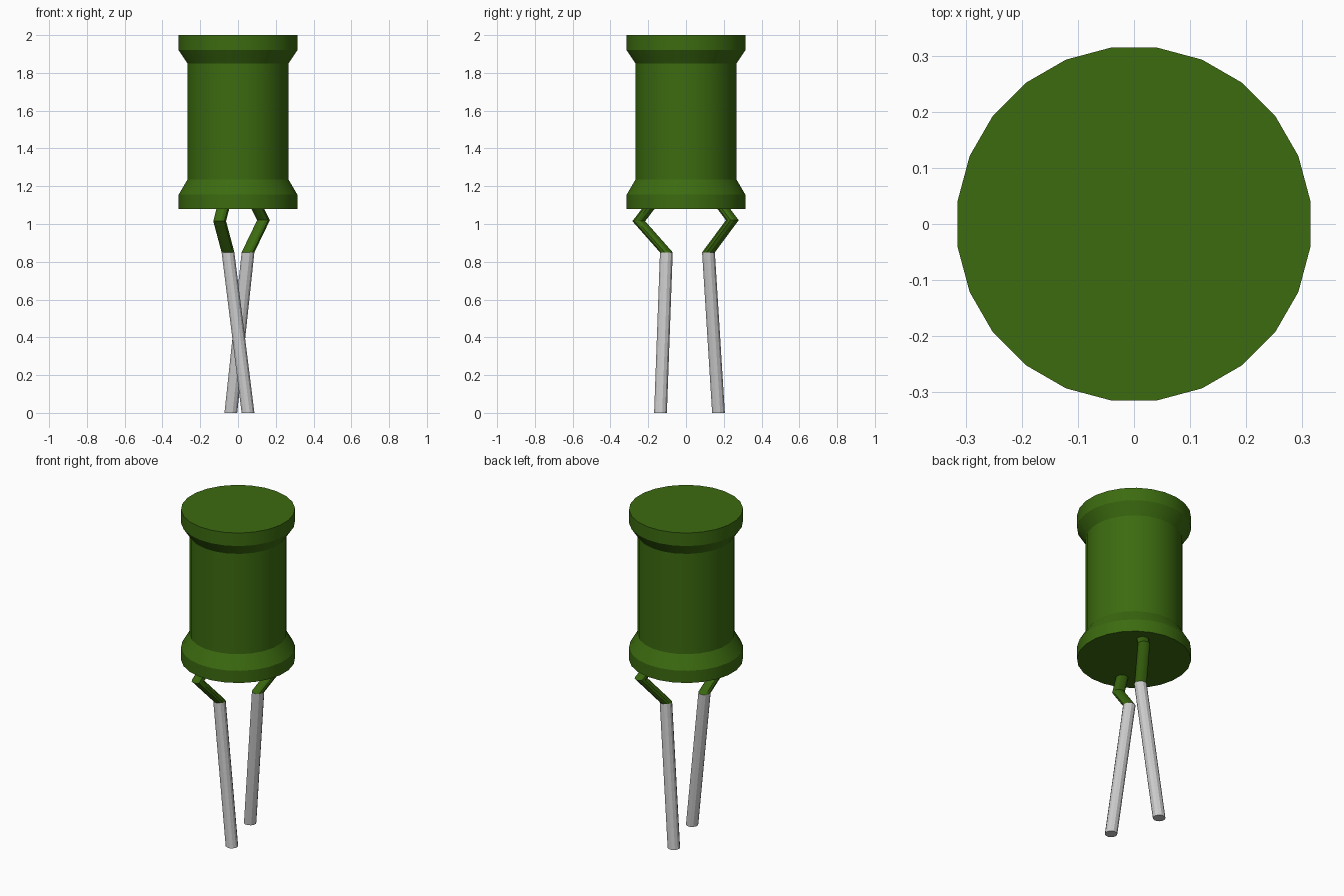
import bpy, bmesh
from math import cos, sin, pi, radians

if "Cube" in bpy.data.objects:
    bpy.data.objects.remove(bpy.data.objects["Cube"])

green = bpy.data.materials.new("green_coating")
green.diffuse_color = (0.045, 0.147, 0.005, 1)
green.use_nodes = True
green.node_tree.nodes["Principled BSDF"].inputs["Base Color"].default_value = green.diffuse_color


def stack(name, rings, sides, material=None):
    """Skin a stack of horizontal rings (x, y, z, radius) and cap both ends."""
    bm = bmesh.new()
    loops = []
    for x, y, z, r in rings:
        angles = [2 * pi * (i + 0.5) / sides for i in range(sides)]
        loops.append([bm.verts.new((x + r * cos(a), y + r * sin(a), z)) for a in angles])
    for low, high in zip(loops, loops[1:]):
        for i in range(sides):
            j = (i + 1) % sides
            bm.faces.new((low[i], low[j], high[j], high[i]))
    bm.faces.new(loops[0][::-1])
    bm.faces.new(loops[-1])
    mesh = bpy.data.meshes.new(name)
    bm.to_mesh(mesh)
    bm.free()
    obj = bpy.data.objects.new(name, mesh)
    bpy.context.collection.objects.link(obj)
    if material:
        mesh.materials.append(material)
    bpy.ops.object.select_all(action='DESELECT')
    obj.select_set(True)
    bpy.context.view_layer.objects.active = obj
    bpy.ops.object.shade_smooth_by_angle(angle=radians(25))
    return obj


# Spool-shaped body with a flared rim at each end
profile = [(1.08, 0.317), (1.155, 0.317), (1.235, 0.27),
           (1.85, 0.27), (1.92, 0.317), (2.0, 0.317)]
stack("body", [(0, 0, z, r) for z, r in profile], 24, green)

# Leads: foot, end of coating, elbow, root inside the body
R = 0.035
leads = {
    "front": [(0.053, -0.135, 0.0), (-0.053, -0.104, 0.85),
              (-0.097, -0.25, 1.015), (-0.075, -0.185, 1.10)],
    "back": [(-0.038, 0.172, 0.0), (0.053, 0.119, 0.85),
             (0.135, 0.245, 1.02), (0.095, 0.185, 1.10)],
}
for side, path in leads.items():
    rings = [(*p, R) for p in path]
    stack(side + "_bare_wire", rings[:2], 12)
    stack(side + "_coated_wire", rings[1:], 12, green)
